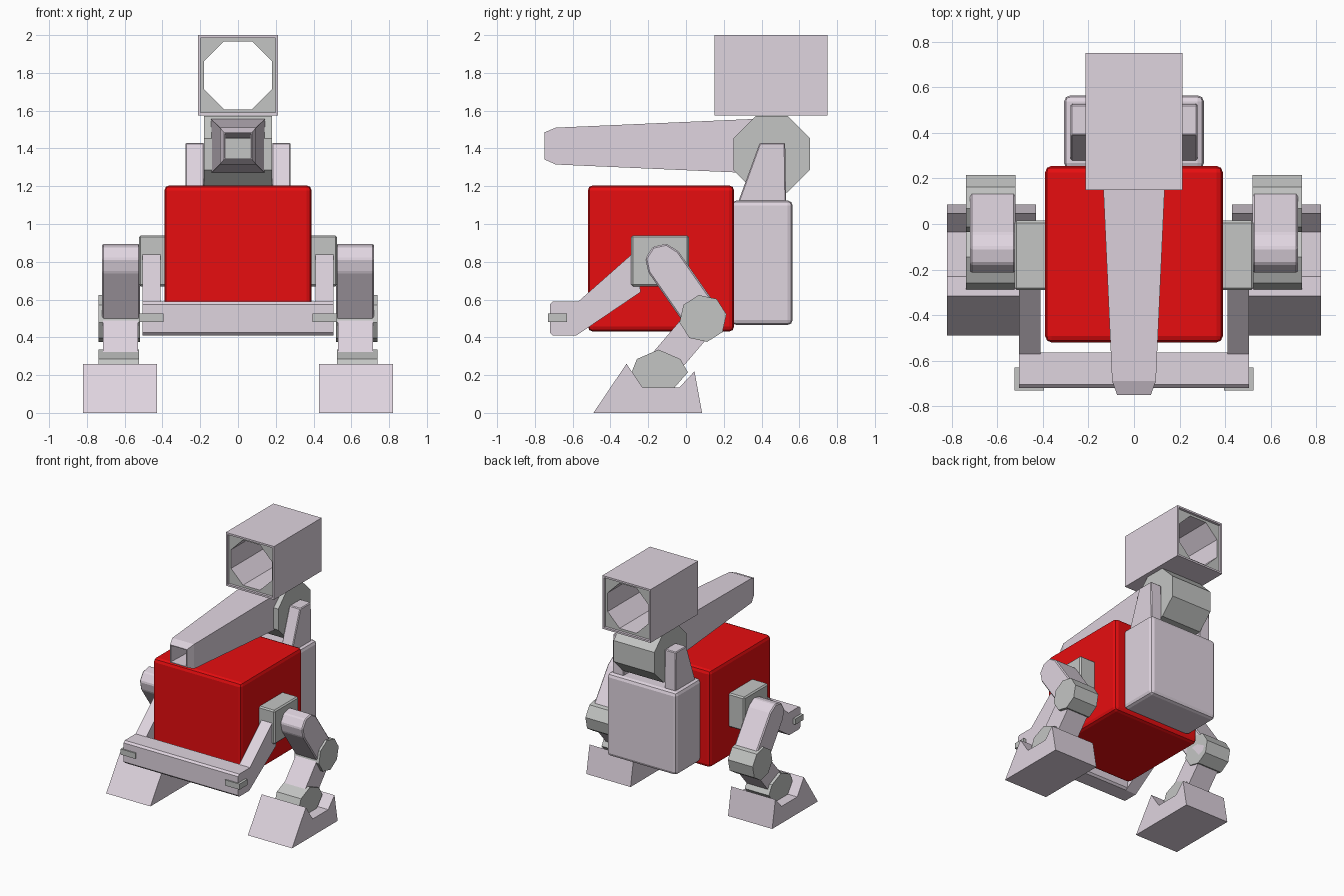
import bpy, bmesh
from math import pi, cos, sin, atan2, radians

cube = bpy.data.objects.get("Cube")
if cube:
    bpy.data.objects.remove(cube, do_unlink=True)


def material(name, rgb):
    m = bpy.data.materials.new(name)
    m.use_nodes = True
    m.diffuse_color = (*rgb, 1)
    m.node_tree.nodes["Principled BSDF"].inputs["Base Color"].default_value = (*rgb, 1)
    return m


RED = material("red", (0.8, 0.004, 0.005))
LILAC = material("pale lilac grey", (0.74, 0.66, 0.74))
GREY = material("joint grey", (0.55, 0.56, 0.55))


def finish(name, bm, mats, bevel=0, segments=1):
    """Turn a bmesh into a named object."""
    bmesh.ops.remove_doubles(bm, verts=bm.verts, dist=1e-5)
    bmesh.ops.recalc_face_normals(bm, faces=bm.faces)
    if bevel:
        bmesh.ops.bevel(bm, geom=bm.edges[:], offset=bevel, segments=segments,
                        profile=0.5, affect='EDGES')
    me = bpy.data.meshes.new(name)
    bm.to_mesh(me)
    bm.free()
    for m in mats:
        me.materials.append(m)
    ob = bpy.data.objects.new(name, me)
    bpy.context.collection.objects.link(ob)
    return ob


def loft(name, rings, mats, bevel=0, segments=1, grey_spans=(), loop=False):
    """Skin a list of rings; cap the ends, or close it into a loop."""
    bm = bmesh.new()
    rows = [[bm.verts.new(p) for p in r] for r in rings]
    n = len(rows[0])
    for i in range(len(rows) if loop else len(rows) - 1):
        a, b = rows[i], rows[(i + 1) % len(rows)]
        for j in range(n):
            k = (j + 1) % n
            f = bm.faces.new((a[j], a[k], b[k], b[j]))
            f.material_index = int(i in grey_spans)
    if not loop:
        bm.faces.new(rows[0])
        bm.faces.new(rows[-1])
    return finish(name, bm, mats, bevel, segments)


def prism(name, profile, x0, x1, mat, bevel=0, segments=1):
    """Extrude a side profile of (y, z) points from x0 to x1."""
    return loft(name, [[(x, y, z) for y, z in profile] for x in (x0, x1)],
                [mat], bevel, segments)


def box(name, x, y, z, mat, bevel=0, segments=1):
    return prism(name, [(y[0], z[0]), (y[1], z[0]), (y[1], z[1]), (y[0], z[1])],
                 x[0], x[1], mat, bevel, segments)


def octagon(cy, cz, r, turn=pi / 8):
    return [(cy + r * cos(turn + i * pi / 4), cz + r * sin(turn + i * pi / 4))
            for i in range(8)]


def limb(a, b, r):
    """Side profile of a bar with half-octagon ends between two joints."""
    t = atan2(b[1] - a[1], b[0] - a[0])
    pts = []
    for c, start in ((b, t - pi / 2), (a, t + pi / 2)):
        pts += [(c[0] + r * cos(start + i * pi / 4), c[1] + r * sin(start + i * pi / 4))
                for i in range(5)]
    return pts


# Torso and back unit
box("body", (-0.39, 0.39), (-0.52, 0.255), (0.43, 1.205), RED, 0.028, 2)
box("back_unit", (-0.307, 0.307), (0.24, 0.565), (0.465, 1.125), LILAC, 0.028, 2)

# Pivot drum that carries the barrel and the hood
prism("pivot_drum", octagon(0.453, 1.37, 0.219), -0.18, 0.18, GREY)


# Tapered hollow barrel
def rect(y, hx, z0, z1):
    return [(-hx, y, z0), (hx, y, z0), (hx, y, z1), (-hx, y, z1)]


loft("barrel", [rect(0.45, 0.148, 1.265, 1.56), rect(-0.69, 0.096, 1.315, 1.51),
                rect(-0.75, 0.074, 1.342, 1.485), rect(-0.75, 0.068, 1.348, 1.479),
                rect(0.3, 0.066, 1.32, 1.455)], [LILAC])


# Open square hood with an octagonal bore
def hood_ring(y, h, square):
    pts = []
    for i in range(8):
        a = pi / 8 + i * pi / 4
        c, s = cos(a) / cos(pi / 8), sin(a) / cos(pi / 8)
        if square:
            c, s = (1 if c > 0 else -1), (1 if s > 0 else -1)
        pts.append((c * h, y, 1.7875 + s * h))
    return pts


half = [(0.0, 0.2125, True), (0.0, 0.198, True), (0.02, 0.198, True), (0.02, 0.18, False)]
hood = [hood_ring(0.15 + d, h, sq) for d, h, sq in half]
hood += [hood_ring(0.75 - d, h, sq) for d, h, sq in reversed(half)]
loft("hood", hood, [LILAC, GREY], grey_spans=(2, 4), loop=True)

# Front bumper bar
prism("bumper", [(-0.72, 0.425), (-0.705, 0.41), (-0.58, 0.41), (-0.565, 0.425),
                 (-0.565, 0.59), (-0.705, 0.59), (-0.72, 0.575)], -0.505, 0.505, LILAC)

# Parts on both sides
knee, ankle = (0.09, 0.5), (-0.14, 0.23)
for side, s in (("left", 1), ("right", -1)):
    # Drum brackets
    prism(side + "_bracket", [(0.27, 1.1), (0.53, 1.1), (0.525, 1.43), (0.39, 1.43)],
          s * 0.18, s * 0.278, LILAC, 0.006)

    # Hip block, bumper strut and bumper end pad
    box(side + "_hip", (s * 0.37, s * 0.525), (-0.29, 0.015), (0.67, 0.94), GREY, 0.01)
    prism(side + "_bumper_strut", [(-0.27, 0.855), (-0.24, 0.64), (-0.58, 0.41),
                                   (-0.6, 0.58), (-0.57, 0.59)],
          s * 0.41, s * 0.505, LILAC)
    box(side + "_bumper_pad", (s * 0.395, s * 0.525), (-0.73, -0.63), (0.48, 0.525), GREY)

    # Leg: thigh, knee, shin, ankle
    prism(side + "_thigh", limb((-0.12, 0.8), knee, 0.097), s * 0.52, s * 0.72, LILAC, 0.008)
    prism(side + "_knee", octagon(*knee, 0.126, radians(10)), s * 0.52, s * 0.738, GREY)
    prism(side + "_shin", limb(ankle, knee, 0.085), s * 0.53, s * 0.715, LILAC)
    notch = [(-0.23, 0.135), (-0.06, 0.135)]
    prism(side + "_ankle", notch + [(0.01, 0.215), (-0.03, 0.285), (-0.145, 0.335),
                                    (-0.26, 0.285), (-0.288, 0.215)],
          s * 0.525, s * 0.738, GREY)

    # Foot with a notch across the top for the ankle
    prism(side + "_foot", [(-0.49, 0), (0.085, 0), (0.045, 0.22), (-0.035, 0.135),
                           (-0.23, 0.135), (-0.315, 0.26)],
          s * 0.43, s * 0.82, LILAC)
